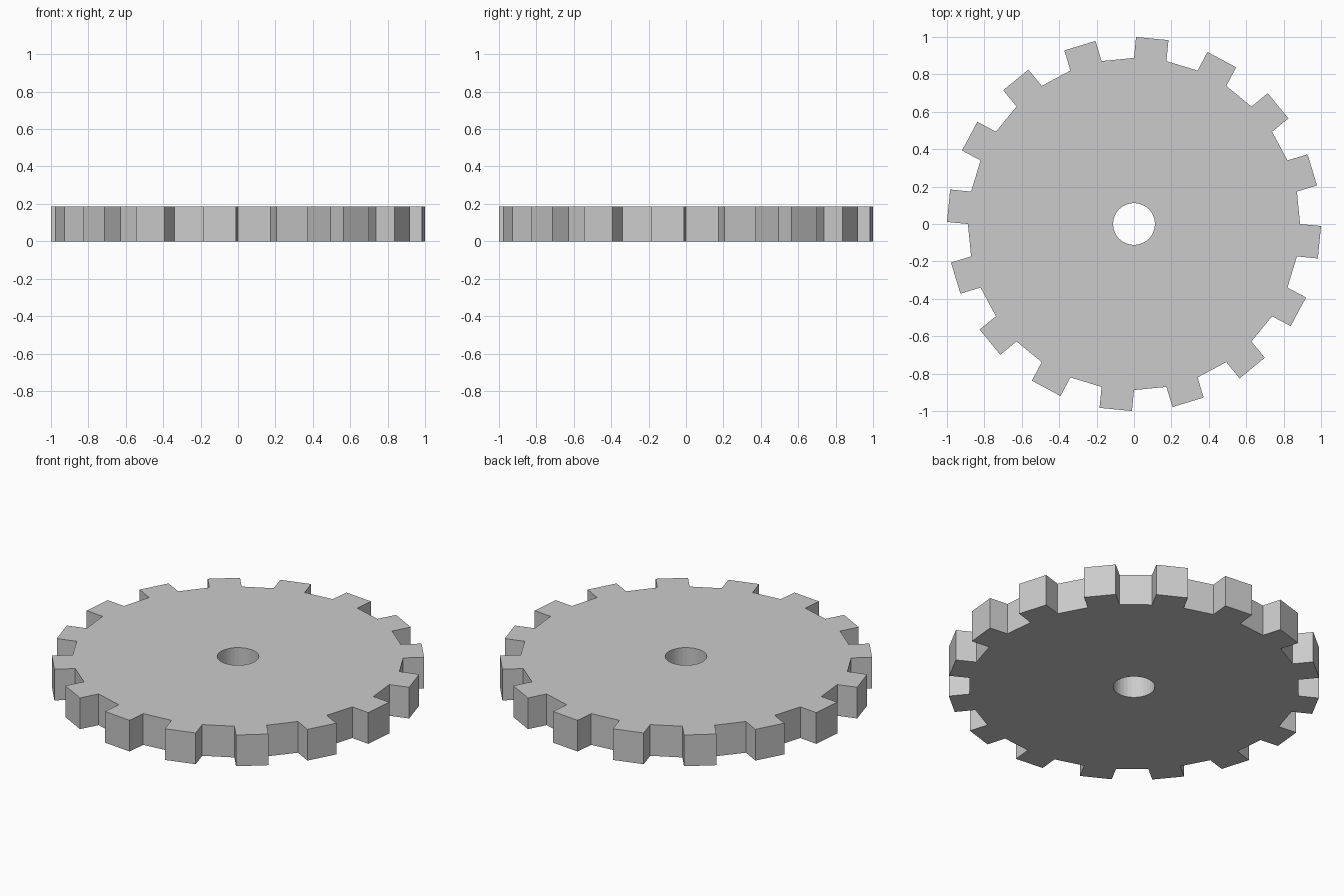
import bpy, bmesh
from math import cos, sin, pi

if "Cube" in bpy.data.objects:
    bpy.data.objects.remove(bpy.data.objects["Cube"])

SEGMENTS = 32        # every second segment carries a tooth
HOLE_R = 0.112
ROOT_R = 0.888
TOOTH = 0.1125
HEIGHT = 0.185

bm = bmesh.new()


def ring(radius, z):
    return [bm.verts.new((radius * cos(2 * pi * i / SEGMENTS),
                          radius * sin(2 * pi * i / SEGMENTS), z))
            for i in range(SEGMENTS)]


# Disc with a centre bore
rings = [ring(HOLE_R, 0), ring(ROOT_R, 0), ring(ROOT_R, HEIGHT), ring(HOLE_R, HEIGHT)]
rim = []
for k in range(4):
    a, b = rings[k], rings[(k + 1) % 4]
    for i in range(SEGMENTS):
        j = (i + 1) % SEGMENTS
        face = bm.faces.new((a[i], a[j], b[j], b[i]))
        if k == 1:
            rim.append(face)
bmesh.ops.recalc_face_normals(bm, faces=bm.faces[:])

# Straight-sided teeth: push alternate rim faces outward
teeth = rim[1::2]
for face in teeth:
    normal = face.normal.copy()
    result = bmesh.ops.extrude_discrete_faces(bm, faces=[face])
    bmesh.ops.translate(bm, verts=result["faces"][0].verts[:], vec=normal * TOOTH)
bmesh.ops.remove_doubles(bm, verts=bm.verts[:], dist=1e-5)
bmesh.ops.recalc_face_normals(bm, faces=bm.faces[:])

mesh = bpy.data.meshes.new("gear_wheel")
bm.to_mesh(mesh)
bm.free()
gear = bpy.data.objects.new("gear_wheel", mesh)
bpy.context.collection.objects.link(gear)
